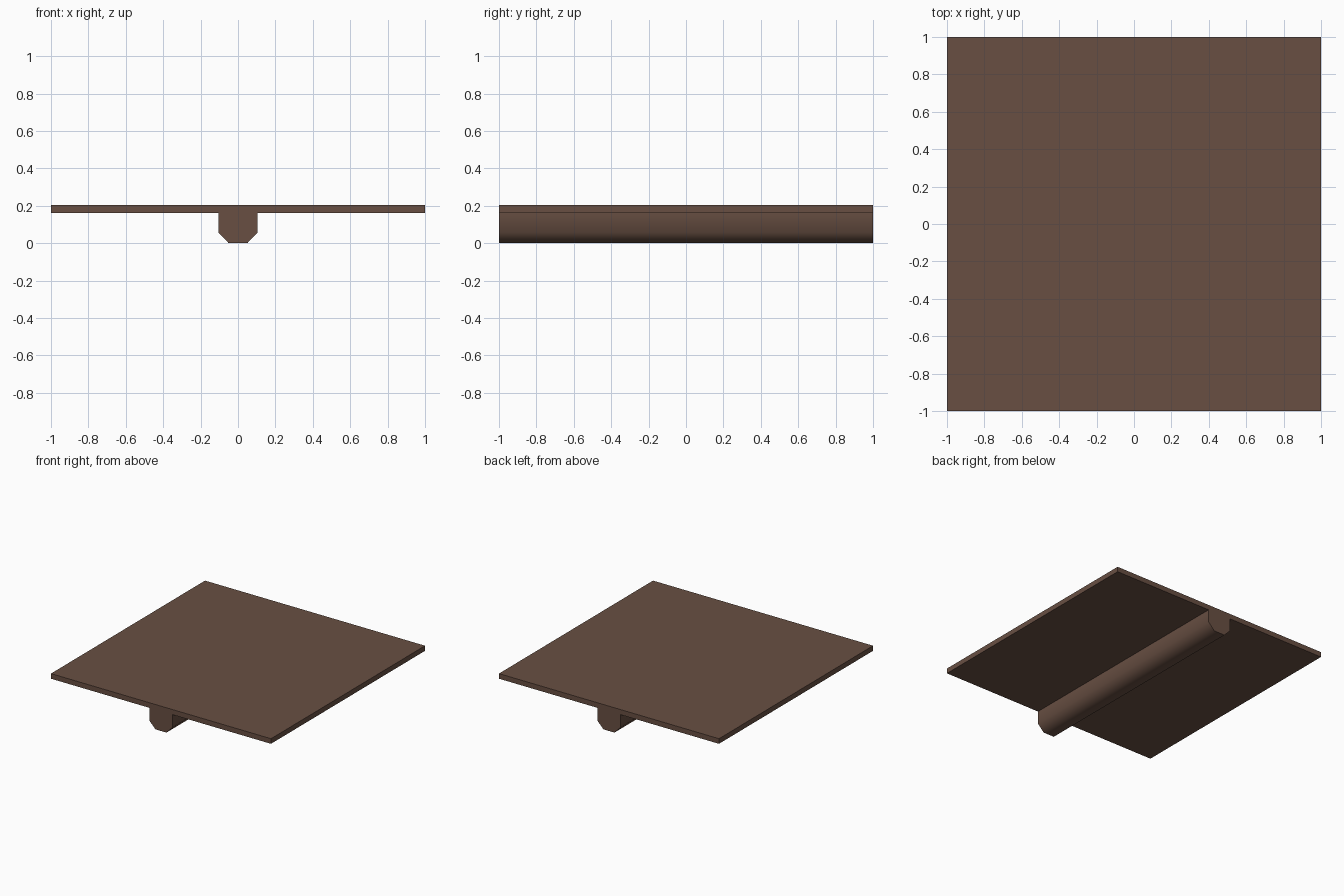
import bpy, bmesh, math

if "Cube" in bpy.data.objects:
    bpy.data.objects.remove(bpy.data.objects["Cube"])

# One flat colour: brown wood
brown = bpy.data.materials.new("brown_wood")
brown.diffuse_color = (0.138, 0.078, 0.055, 1)
brown.use_nodes = True
brown.node_tree.nodes["Principled BSDF"].inputs["Base Color"].default_value = brown.diffuse_color

# T-shaped cross-section: thin board with a chamfered beam below (right half, mirrored)
half = [(0.05, 0.0), (0.105, 0.057), (0.105, 0.162), (1.0, 0.162), (1.0, 0.204)]
profile = half + [(-x, z) for x, z in reversed(half)]

# Extrude the section from front to back
bm = bmesh.new()
front = bm.faces.new([bm.verts.new((x, -1, z)) for x, z in profile])
ext = bmesh.ops.extrude_face_region(bm, geom=[front], use_keep_orig=True)
back = [v for v in ext["geom"] if isinstance(v, bmesh.types.BMVert)]
bmesh.ops.translate(bm, verts=back, vec=(0, 2, 0))
bmesh.ops.recalc_face_normals(bm, faces=bm.faces)
mesh = bpy.data.meshes.new("board_with_beam")
bm.to_mesh(mesh)
bm.free()

board = bpy.data.objects.new("board_with_beam", mesh)
bpy.context.collection.objects.link(board)
mesh.materials.append(brown)

# Smooth the chamfers, keep the square corners sharp
bpy.context.view_layer.objects.active = board
board.select_set(True)
bpy.ops.object.shade_smooth_by_angle(angle=math.radians(60))
